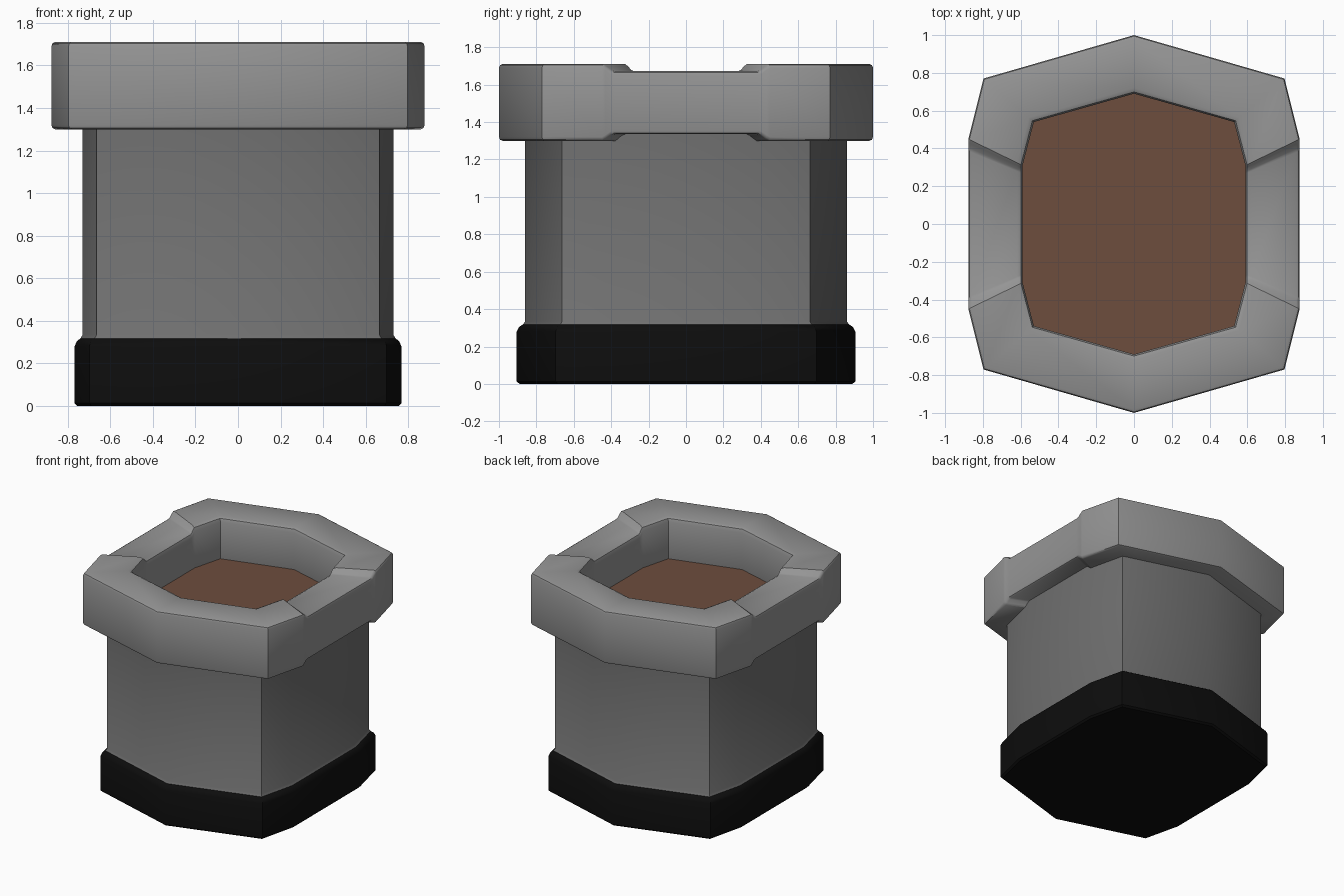
import bpy, bmesh, math

cube = bpy.data.objects.get("Cube")
if cube:
    bpy.data.objects.remove(cube)


def material(name, rgb):
    m = bpy.data.materials.new(name)
    m.use_nodes = True
    m.diffuse_color = (*rgb, 1)
    node = m.node_tree.nodes["Principled BSDF"]
    node.inputs["Base Color"].default_value = (*rgb, 1)
    node.inputs["Roughness"].default_value = 0.8
    return m


light_grey = material("light grey", (0.30, 0.30, 0.30))
mid_grey = material("mid grey", (0.16, 0.16, 0.16))
black = material("black", (0.004, 0.004, 0.004))
brown = material("soil brown", (0.155, 0.075, 0.047))


def around(quarter):
    """Mirror a front-to-side quarter (tip first) into a full closed outline."""
    right = quarter + [(x, -y, z) for x, y, z in reversed(quarter)]
    left = [(-x, y, z) for x, y, z in reversed(right[1:-1])]
    return right + left


def loft(name, loops, mat, caps=True, ring=False):
    """Skin a stack of matching outlines; close it with caps or into a ring."""
    bm = bmesh.new()
    rows = [[bm.verts.new(p) for p in loop] for loop in loops]
    pairs = list(zip(rows, rows[1:])) + ([(rows[-1], rows[0])] if ring else [])
    for a, b in pairs:
        for i in range(len(a)):
            j = (i + 1) % len(a)
            bm.faces.new((a[i], a[j], b[j], b[i]))
    if caps:
        bm.faces.new(rows[0])
        bm.faces.new(rows[-1])
    bmesh.ops.recalc_face_normals(bm, faces=bm.faces)
    mesh = bpy.data.meshes.new(name)
    bm.to_mesh(mesh)
    bm.free()
    mesh.materials.append(mat)
    obj = bpy.data.objects.new(name, mesh)
    bpy.context.collection.objects.link(obj)
    bpy.ops.object.select_all(action="DESELECT")
    obj.select_set(True)
    bpy.context.view_layer.objects.active = obj
    bpy.ops.object.shade_smooth_by_angle(angle=math.radians(35))
    return obj


def decagon(half_x, half_y, z):
    return around([(0, half_y, z), (half_x * 0.91, half_y * 0.77, z),
                   (half_x, half_y * 0.45, z)])


# Base with chamfered shoulder
loft("base", [decagon(0.755, 0.89, 0), decagon(0.768, 0.905, 0.013),
              decagon(0.768, 0.905, 0.28), decagon(0.757, 0.892, 0.305),
              decagon(0.74, 0.872, 0.318)], black)

# Pot wall, with a slight flare at its foot
loft("pot_body", [decagon(0.742, 0.873, 0.315), decagon(0.73, 0.86, 0.335),
                  decagon(0.73, 0.86, 1.37)], mid_grey)

# Rim: inner and outer outlines, with both side spans stepped thinner
INNER = [(0, 0.69), (0.53, 0.54), (0.59, 0.31)]
OUTER = [(0, 1.0), (0.797, 0.77), (0.877, 0.45)]
STEPS = [(0.96, 0.3), (0.90, 0.85), (0.86, 1.0)]  # share of shoulder y, share of step


def rim_loop(f, z):
    pts = [(a + (c - a) * f, b + (d - b) * f, z)
           for (a, b), (c, d) in zip(INNER, OUTER)]
    x, y, _ = pts[-1]
    step = -0.038 if z > 1.5 else 0.035
    return around(pts + [(x, y * s, z + step * k) for s, k in STEPS])


RIM = [(0, 1.32), (0.03, 1.30), (0.94, 1.30), (0.982, 1.306), (1, 1.32),
       (1, 1.69), (0.982, 1.704), (0.94, 1.71), (0.10, 1.71),
       (0.03, 1.70), (0, 1.675)]
loft("rim", [rim_loop(f, z) for f, z in RIM], light_grey, caps=False, ring=True)

# Soil filling the opening
loft("soil", [around([(x * 1.01, y * 1.01, z) for x, y in INNER])
              for z in (1.375, 1.39)], brown)
